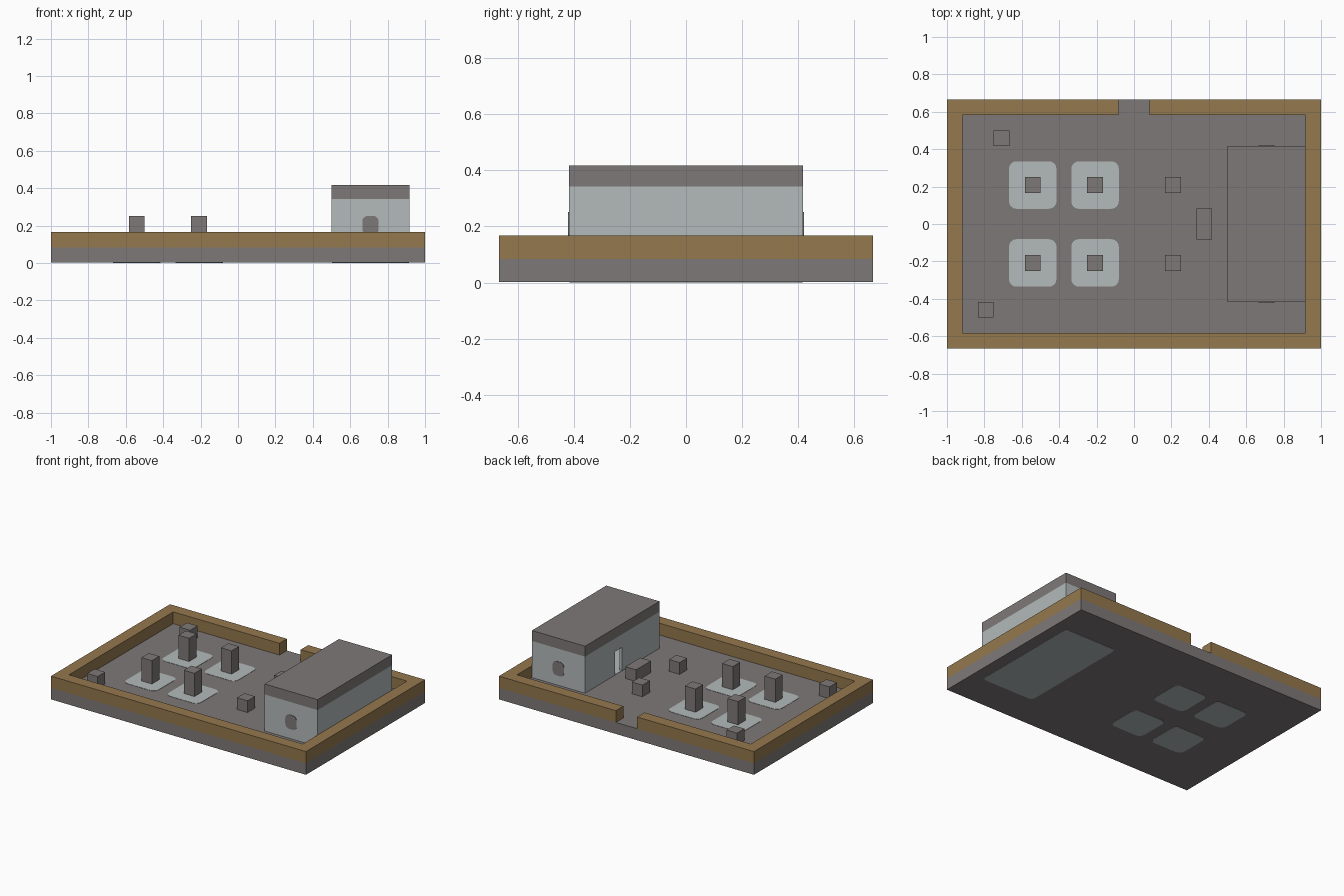
import bpy, bmesh, math
from mathutils import Matrix

if "Cube" in bpy.data.objects:
    bpy.data.objects.remove(bpy.data.objects["Cube"], do_unlink=True)

U = 1 / 12          # building module
GROUND = U          # top of the slab
EAVES = 0.343


def material(name, r, g, b):
    lin = [((c / 255 + 0.055) / 1.055) ** 2.4 for c in (r, g, b)]
    m = bpy.data.materials.new(name)
    m.use_nodes = True
    m.diffuse_color = (*lin, 1)
    m.node_tree.nodes["Principled BSDF"].inputs["Base Color"].default_value = (*lin, 1)
    return m


STONE = material("warm_grey_stone", 126, 121, 120)
PLASTER = material("pale_grey_plaster", 179, 186, 186)
TIMBER = material("tan_timber", 148, 120, 77)


def prism(name, points, z0, z1, mat, upright=None):
    """Extrude a flat outline from z0 to z1; upright=y stands it up facing -y."""
    bm = bmesh.new()
    face = bm.faces.new([bm.verts.new((x, y, z0)) for x, y in points])
    out = bmesh.ops.extrude_face_region(bm, geom=[face])
    top = [v for v in out["geom"] if isinstance(v, bmesh.types.BMVert)]
    bmesh.ops.translate(bm, vec=(0, 0, z1 - z0), verts=top)
    if upright is not None:
        bm.transform(Matrix.Translation((0, upright, 0)) @ Matrix.Rotation(math.pi / 2, 4, "X"))
    bmesh.ops.recalc_face_normals(bm, faces=bm.faces)
    mesh = bpy.data.meshes.new(name)
    bm.to_mesh(mesh)
    bm.free()
    mesh.materials.append(mat)
    ob = bpy.data.objects.new(name, mesh)
    bpy.context.collection.objects.link(ob)
    return ob


def rect(cx, cy, w, d):
    return [(cx + sx * w / 2, cy + sy * d / 2)
            for sx, sy in ((-1, -1), (1, -1), (1, 1), (-1, 1))]


def rounded(cx, cy, w, d, r, steps=4):
    pts = []
    for i, (sx, sy) in enumerate(((1, 1), (-1, 1), (-1, -1), (1, -1))):
        for k in range(steps + 1):
            a = math.pi / 2 * (i + k / steps)
            pts.append((cx + sx * (w / 2 - r) + r * math.cos(a),
                        cy + sy * (d / 2 - r) + r * math.sin(a)))
    return pts


def cut(target, cutter):
    cutter.hide_render = True
    mod = target.modifiers.new("cut", "BOOLEAN")
    mod.operation, mod.solver, mod.object = "DIFFERENCE", "EXACT", cutter
    bpy.context.view_layer.objects.active = target
    bpy.ops.object.modifier_apply(modifier=mod.name)
    bpy.data.objects.remove(cutter, do_unlink=True)


# Slab and perimeter wall, with the gateway at the back
prism("base_slab", rect(0, 0, 2, 16 * U), 0.002, GROUND, STONE)
X, Y = 12 * U, 8 * U
outline = [(U, Y), (X, Y), (X, -Y), (-X, -Y), (-X, Y), (-U, Y)]
x, y = X - U, Y - U
inner = [(-U, y), (-x, y), (-x, -y), (x, -y), (x, y), (U, y)]
prism("perimeter_wall", outline + inner, GROUND, 2 * U, TIMBER)

# Paved pads through the slab, each with a post
for px in (-6.5 * U, -2.5 * U):
    for py in (-2.5 * U, 2.5 * U):
        prism("paved_pad", rounded(px, py, 0.254, 0.254, 0.04), 0, GROUND + 0.002, PLASTER)
        prism("post", rect(px, py, U, U), GROUND, 3 * U, STONE)

# Loose blocks and a bench
for bx, by in ((-8.5, 5.5), (-9.5, -5.5), (2.5, 2.5), (2.5, -2.5)):
    prism("stone_block", rect(bx * U, by * U, U, U), GROUND, 2 * U, STONE)
prism("bench", rect(4.5 * U, 0, U, 2 * U), GROUND, 2 * U, STONE)

# House: floor, hollow walls with a doorway, flat roof
hx, hw, hd = 8.5 * U, 5 * U, 10 * U
prism("house_floor", rounded(hx, 0, hw - 0.004, hd - 0.004, 0.03), 0, GROUND + 0.002, PLASTER)
walls = prism("house_walls", rect(hx, 0, hw, hd), GROUND, EAVES, PLASTER)
cut(walls, prism("room_cutter", rect(hx, 0, hw - 0.04, hd - 0.04), 0, 0.5, PLASTER))
cut(walls, prism("door_cutter", rect(6 * U, U / 2, 0.1, U), 0, 3 * U, PLASTER))
prism("house_roof", rect(hx, 0, hw, hd), EAVES, 5 * U, STONE)

# Window plates on both end walls
for side in (-1, 1):
    prism("end_window", rounded(hx, 0.202, 0.088, 0.1, 0.03), -0.003, 0.003, STONE,
          upright=side * hd / 2)
